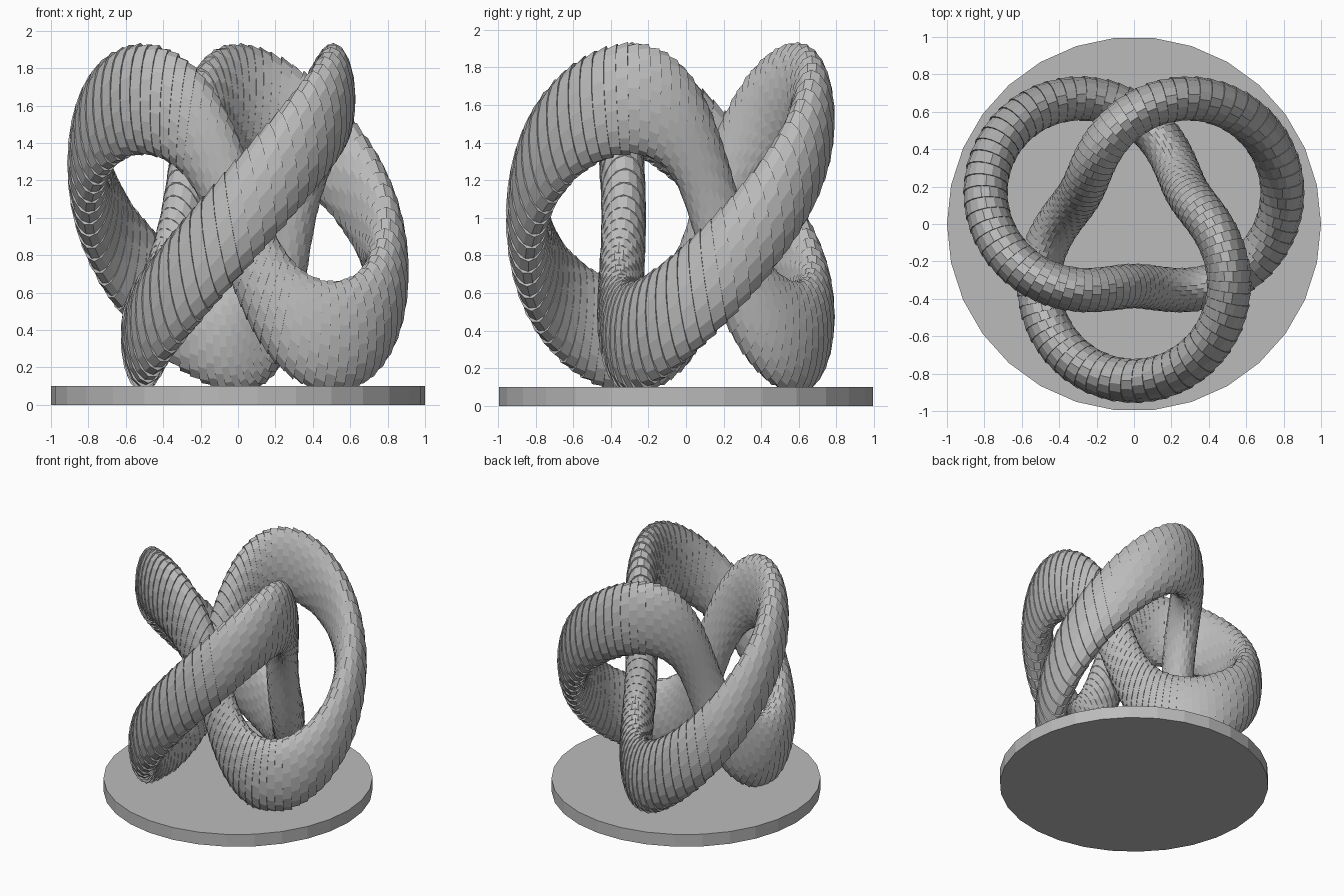
import bpy, bmesh
from math import sin, cos, pi
from mathutils import Matrix, Vector

default = bpy.data.objects.get("Cube")
if default:
    bpy.data.objects.remove(default)

# Knot dimensions, before the vertical stretch
RING_R, SWING, TUBE_R = 0.585, 0.253, 0.117
STRETCH, MID_Z = 2.5, 1.0
SEGMENTS, SIDES = 180, 16
BASE_H = 0.1

grey = bpy.data.materials.new("plain grey")
grey.use_nodes = True
colour = (0.5, 0.5, 0.5, 1)
grey.diffuse_color = colour
grey.node_tree.nodes["Principled BSDF"].inputs["Base Color"].default_value = colour


def make_object(name, bm):
    mesh = bpy.data.meshes.new(name)
    bm.to_mesh(mesh)
    bm.free()
    mesh.materials.append(grey)
    obj = bpy.data.objects.new(name, mesh)
    bpy.context.collection.objects.link(obj)
    return obj


def knot_point(t):
    """Trefoil winding twice round a ring while swinging three times."""
    angle = 2 * t - pi / 2
    r = RING_R + SWING * cos(3 * t)
    return Vector((r * cos(angle), r * sin(angle), SWING * sin(3 * t)))


# Round base with flat facets
bm = bmesh.new()
bmesh.ops.create_cone(bm, cap_ends=True, segments=30, radius1=1, radius2=1, depth=BASE_H,
                      matrix=Matrix.Translation((0, 0, BASE_H / 2)) @ Matrix.Rotation(pi / 2, 4, 'Z'))
make_object("round_base", bm)

# Knot of short overlapping tapered sleeves
bm = bmesh.new()
for i in range(SEGMENTS):
    t = 2 * pi * i / SEGMENTS
    tangent = knot_point(t + 0.01) - knot_point(t - 0.01)
    turn = tangent.to_track_quat('Z', 'Y').to_matrix().to_4x4()
    roll = Matrix.Rotation(i * pi / SIDES, 4, 'Z')
    bmesh.ops.create_cone(bm, cap_ends=True, segments=SIDES,
                          radius1=TUBE_R * 0.97, radius2=TUBE_R * 1.03, depth=0.08,
                          matrix=Matrix.Translation(knot_point(t)) @ turn @ roll)
bmesh.ops.transform(bm, verts=bm.verts,
                    matrix=Matrix.Translation((0, 0, MID_Z)) @ Matrix.Diagonal((1, 1, STRETCH, 1)))
make_object("trefoil_knot", bm)
